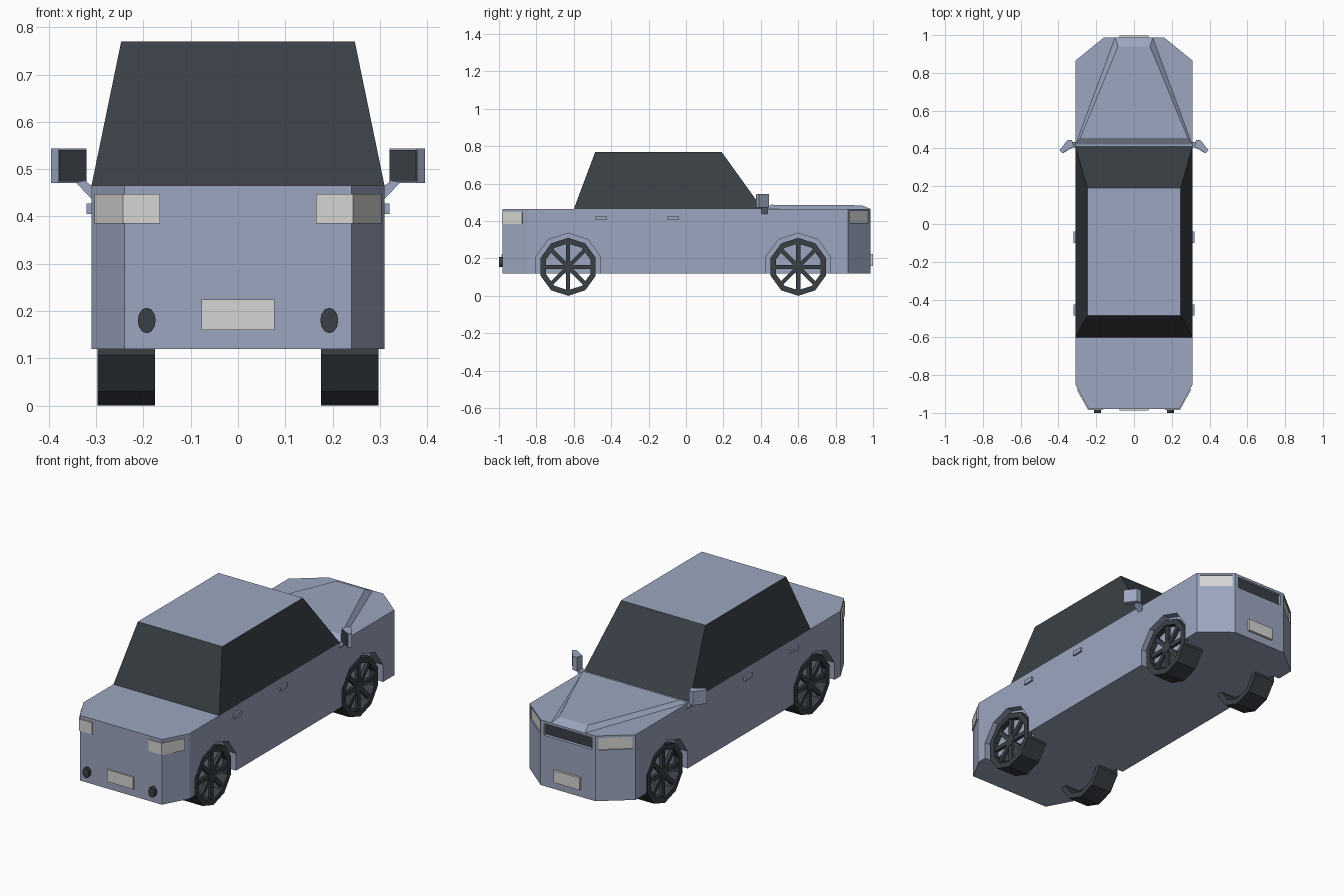
import bpy, bmesh, math
from mathutils import Vector, Matrix

if "Cube" in bpy.data.objects:
    bpy.data.objects.remove(bpy.data.objects["Cube"])


def material(name, rgb):
    m = bpy.data.materials.new(name)
    m.diffuse_color = (*rgb, 1)
    m.use_nodes = True
    m.node_tree.nodes["Principled BSDF"].inputs["Base Color"].default_value = m.diffuse_color
    return m


PAINT = material("blue grey paint", (0.33, 0.38, 0.52))
DARK = material("dark glass and rubber", (0.042, 0.051, 0.061))
LIGHT = material("pale lamp", (0.66, 0.66, 0.65))


def finish(name, bm, *mats):
    bmesh.ops.recalc_face_normals(bm, faces=bm.faces)
    me = bpy.data.meshes.new(name)
    bm.to_mesh(me)
    bm.free()
    for m in mats:
        me.materials.append(m)
    ob = bpy.data.objects.new(name, me)
    bpy.context.collection.objects.link(ob)
    return ob


def loft(name, ring_a, ring_b, mat):
    """Closed solid between two matching polygons."""
    bm = bmesh.new()
    a = [bm.verts.new(p) for p in ring_a]
    b = [bm.verts.new(p) for p in ring_b]
    n = len(a)
    bm.faces.new(a)
    bm.faces.new(b)
    for i in range(n):
        j = (i + 1) % n
        bm.faces.new((a[i], a[j], b[j], b[i]))
    return finish(name, bm, mat)


def prism(name, pts, z0, z1, mat):
    return loft(name, [(x, y, z0) for x, y in pts], [(x, y, z1) for x, y in pts], mat)


def box(name, centre, size, mat, turn=0):
    bm = bmesh.new()
    m = Matrix.Translation(centre) @ Matrix.Rotation(turn, 4, 'Z') @ Matrix.Diagonal((*size, 1))
    bmesh.ops.create_cube(bm, size=1, matrix=m)
    return finish(name, bm, mat)


def circle(r, n=10, phase=math.pi / 2):
    return [(r * math.cos(phase + math.tau * i / n), r * math.sin(phase + math.tau * i / n))
            for i in range(n)]


def cut(ob, cutter):
    cutter.hide_render = True
    mod = ob.modifiers.new("cut", 'BOOLEAN')
    mod.operation, mod.solver, mod.object = 'DIFFERENCE', 'EXACT', cutter
    bpy.context.view_layer.objects.active = ob
    bpy.ops.object.modifier_apply(modifier=mod.name)
    bpy.data.objects.remove(cutter)


SIDES = ((1, "right"), (-1, "left"))
WHEEL_Y = ((0.60, "bonnet"), (-0.63, "boot"))
WZ = 0.155

# lower body with chamfered corners
half = [(0.24, -0.98), (0.31, -0.85), (0.31, 0.865), (0.16, 0.987)]
body = prism("body", half + [(-x, y) for x, y in reversed(half)], 0.12, 0.465, PAINT)

# shallow wheel arches
for s, side in SIDES:
    for wy, end in WHEEL_Y:
        arch = circle(0.18)
        cut(body, loft("arch_cutter", [(s * 0.268, wy + a, WZ + b) for a, b in arch],
                       [(s * 0.35, wy + a, WZ + b) for a, b in arch], PAINT))

# recessed grille and headlights
cut(body, box("grille_cutter", (0, 0.987, 0.42), (0.28, 0.04, 0.062), PAINT))
box("grille", (0, 0.966, 0.42), (0.28, 0.008, 0.062), DARK)
for s, side in SIDES:
    turn = s * math.atan2(-0.122, 0.15)
    mid, nrm = Vector((s * 0.235, 0.926, 0.422)), Vector((s * 0.632, 0.777, 0))
    cut(body, box("lamp_cutter", mid, (0.165, 0.024, 0.064), PAINT, turn))
    box(side + "_headlight", mid - nrm * 0.010, (0.165, 0.008, 0.064), LIGHT, turn)

# raised bonnet panel
loft("bonnet", [(-0.31, 0.42, 0.464), (0.31, 0.42, 0.464), (0.10, 0.988, 0.464), (-0.10, 0.988, 0.464)],
     [(-0.285, 0.455, 0.487), (0.285, 0.455, 0.487), (0.085, 0.94, 0.484), (-0.085, 0.94, 0.484)], PAINT)

# cabin with inset windows
bm = bmesh.new()
low = [(-0.31, -0.60), (0.31, -0.60), (0.31, -0.155), (0.31, 0.41), (-0.31, 0.41), (-0.31, -0.155)]
top = [(-0.247, -0.485), (0.247, -0.485), (0.247, -0.155), (0.247, 0.19), (-0.247, 0.19), (-0.247, -0.155)]
a = [bm.verts.new((x, y, 0.464)) for x, y in low]
b = [bm.verts.new((x, y, 0.77)) for x, y in top]
walls = [bm.faces.new((a[i], a[(i + 1) % 6], b[(i + 1) % 6], b[i])) for i in range(6)]
bm.faces.new(b)
bm.faces.new(a[::-1])
bmesh.ops.inset_individual(bm, faces=walls, thickness=0.015, depth=-0.008, use_even_offset=True)
for f in walls:
    f.material_index = 1
finish("cabin", bm, PAINT, DARK)

# wheels: open ten-sided tyre, hub and eight spokes
for s, side in SIDES:
    for wy, end in WHEEL_Y:
        bm = bmesh.new()
        rings = []
        for r, x in ((0.155, 0.176), (0.155, 0.297), (0.125, 0.297), (0.125, 0.176)):
            rings.append([bm.verts.new((s * x, wy + p, WZ + q)) for p, q in circle(r)])
        for k in range(4):
            u, v = rings[k], rings[(k + 1) % 4]
            for i in range(10):
                j = (i + 1) % 10
                bm.faces.new((u[i], u[j], v[j], v[i]))
        for i in range(8):
            m = (Matrix.Translation((s * 0.281, wy, WZ)) @ Matrix.Rotation(math.tau * i / 8, 4, 'X')
                 @ Matrix.Translation((0, 0, 0.062)) @ Matrix.Diagonal((0.016, 0.022, 0.124, 1)))
            bmesh.ops.create_cube(bm, size=1, matrix=m)
        m = Matrix.Translation((s * 0.282, wy, WZ)) @ Matrix.Rotation(math.pi / 2, 4, 'Y')
        bmesh.ops.create_cone(bm, cap_ends=True, segments=10, radius1=0.03, radius2=0.03,
                              depth=0.02, matrix=m)
        finish(f"{side}_{end}_wheel", bm, DARK)

for s, side in SIDES:
    # wrap-around tail lights
    tail = [(0.165, -0.97), (0.165, -0.985), (0.243, -0.985), (0.303, -0.877), (0.29, -0.87), (0.235, -0.97)]
    prism(side + "_tail_light", [(s * x, y) for x, y in tail], 0.385, 0.447, LIGHT)
    # exhaust pipes
    pipe = [(s * 0.193 + p * 0.019, 0.18 + q * 0.027) for p, q in circle(1, 12)]
    loft(side + "_exhaust", [(x, -0.96, z) for x, z in pipe], [(x, -1.0, z) for x, z in pipe], DARK)
    # door handles
    for i, y in enumerate((-0.455, -0.07)):
        box(f"{side}_door_handle_{i + 1}", (s * 0.312, y, 0.416), (0.016, 0.06, 0.022), PAINT)
    # wing mirrors on angled arms
    arm = [(0.305, 0.432), (0.305, 0.462), (0.325, 0.476), (0.347, 0.476)]
    loft(side + "_mirror_arm", [(s * x, 0.405, z) for x, z in arm],
         [(s * x, 0.435, z) for x, z in arm], PAINT)
    shell = [(0.32, 0.412), (0.38, 0.377), (0.395, 0.39), (0.352, 0.445), (0.328, 0.445)]
    prism(side + "_mirror", [(s * x, y) for x, y in shell], 0.471, 0.544, PAINT)
    box(side + "_mirror_glass", (s * 0.35, 0.394, 0.5075), (0.064, 0.006, 0.067), DARK,
        s * math.atan2(-0.035, 0.06))

# number plates
for y, end in ((-0.981, "boot"), (0.993, "bonnet")):
    box(end + "_plate", (0, y, 0.192), (0.154, 0.012, 0.064), LIGHT)
